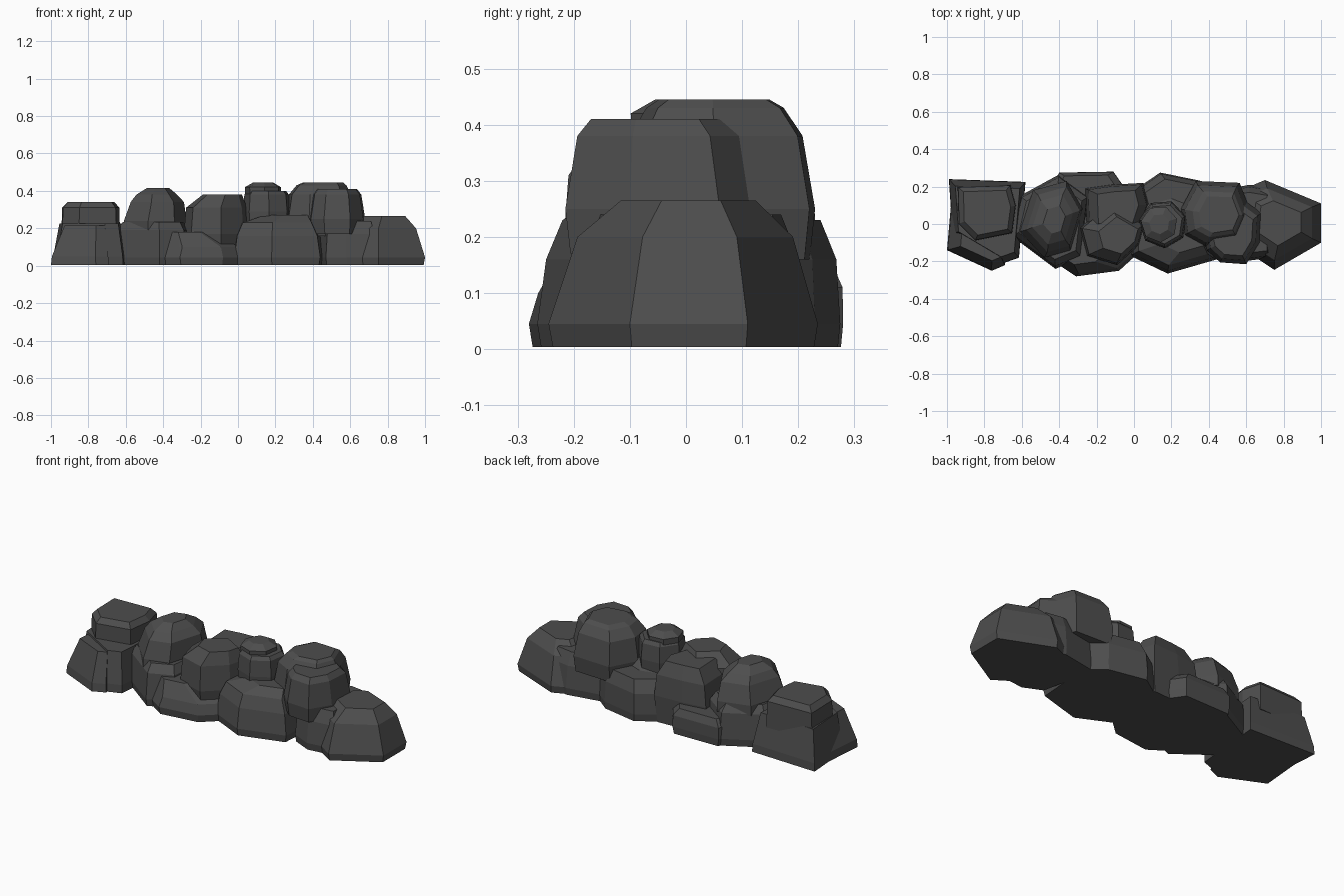
import bpy, bmesh, math

stone = bpy.data.materials.new("dark_grey_stone")
stone.diffuse_color = (0.075, 0.075, 0.075, 1)


def rock(name, outline, levels):
    """Faceted boulder: hull of one outline repeated at (z, scale, dx, dy)."""
    cx = sum(p[0] for p in outline) / len(outline)
    cy = sum(p[1] for p in outline) / len(outline)
    bm = bmesh.new()
    for lv in levels:
        z, s = lv[:2]
        dx, dy = lv[2:] if len(lv) > 2 else (0, 0)
        for x, y in outline:
            bm.verts.new((cx + (x - cx) * s + dx, cy + (y - cy) * s + dy, z))
    bmesh.ops.convex_hull(bm, input=bm.verts[:])
    loose = [v for v in bm.verts if not v.link_faces]
    bmesh.ops.delete(bm, geom=loose, context='VERTS')
    bmesh.ops.dissolve_limit(bm, angle_limit=math.radians(2),
                             verts=bm.verts[:], edges=bm.edges[:])
    bmesh.ops.recalc_face_normals(bm, faces=bm.faces[:])
    me = bpy.data.meshes.new(name)
    bm.to_mesh(me)
    bm.free()
    me.materials.append(stone)
    bpy.context.collection.objects.link(bpy.data.objects.new(name, me))


B = 0.004  # ground level of the base stones

# left end: low front stone, column and its cap
rock("left_front_stone",
     [(-1, -.14), (-.76, -.25), (-.69, -.22), (-.70, .05), (-.97, .2)],
     [(B, 1), (.05, .97), (.215, .7, .02, 0)])
rock("left_column",
     [(-.99, .24), (-.97, -.05), (-.70, -.21), (-.615, -.18), (-.58, .225)],
     [(B, 1), (.05, .99), (.225, .84)])
rock("left_cap",
     [(-.945, .2), (-.94, 0), (-.85, -.09), (-.65, -.05), (-.63, .1), (-.66, .21)],
     [(.16, 1), (.31, .97), (.34, .8)])

# tower left of the middle
rock("tower_base",
     [(-.66, -.06), (-.42, -.24), (-.28, -.18), (-.24, .15), (-.40, .265), (-.61, .15)],
     [(B, .97), (.045, 1), (.19, .94), (.235, .8)])
rock("tower_body",
     [(-.61, -.04), (-.48, -.18), (-.34, -.14), (-.275, .08), (-.36, .23), (-.54, .18)],
     [(.18, 1), (.24, 1), (.34, .85, .01, 0), (.38, .65, .005, 0), (.415, .36, .01, 0)])

# middle boulders and the low stones around them
rock("middle_boulder",
     [(-.29, -.02), (-.25, -.17), (-.09, -.22), (.03, -.11), (.06, 0), (-.13, .11)],
     [(.08, .88), (.17, 1), (.31, .93), (.38, .6, .03, 0)])
rock("middle_back_boulder",
     [(-.26, .19), (-.25, -.05), (.03, -.05), (.08, .1), (.05, .22), (-.12, .21)],
     [(B, .9), (.16, 1), (.28, .92), (.355, .65)])
rock("front_low_stone",
     [(-.43, -.2), (-.31, -.28), (-.08, -.25), (.03, -.15), (0, .1), (-.35, .1)],
     [(B, .96), (.045, 1), (.1, .9), (.18, .5, -.07, -.02)])
rock("back_low_stone",
     [(-.46, .15), (-.40, .275), (-.29, .26), (-.11, .28), (-.02, .15), (-.30, 0)],
     [(B, .96), (.045, 1), (.11, .99), (.15, .8)])

# stones right of the middle
rock("right_front_base",
     [(-.02, -.17), (.18, -.265), (.44, -.19), (.46, .08), (.2, .18), (-.03, .12)],
     [(B, .97), (.045, 1), (.16, .93), (.23, .8), (.27, .5, .05, 0)])
rock("right_back_base",
     [(0, .18), (.14, .275), (.36, .23), (.5, .12), (.4, 0), (.05, 0)],
     [(B, .97), (.045, 1), (.16, .95), (.23, .75)])
ring = [(.155 + .13 * math.cos(i * math.tau / 7 + .3),
         .13 * math.sin(i * math.tau / 7 + .3)) for i in range(7)]
rock("small_stack_stone", ring, [(.2, .95), (.29, 1), (.38, .94), (.4, .82)])
rock("small_stack_cap", ring,
     [(.37, .75, -.02, 0), (.42, .76, -.02, 0), (.445, .42, -.02, 0)])

# tall boulders on the right
rock("tall_back_boulder",
     [(.25, .08), (.33, .23), (.565, .22), (.63, .05), (.57, -.09), (.38, -.12), (.27, -.06)],
     [(.16, .95), (.25, 1), (.38, .88), (.43, .7, .01, 0), (.445, .56, .02, 0)])
rock("tall_front_boulder",
     [(.39, -.14), (.46, -.205), (.6, -.215), (.67, -.1), (.68, .06), (.57, .14), (.36, .02)],
     [(.17, .94), (.25, 1), (.38, .86), (.41, .7)])
rock("right_filler",
     [(.47, -.15), (.58, -.2), (.74, -.18), (.74, .19), (.62, .21), (.40, .17)],
     [(B, .97), (.045, 1), (.17, .94), (.24, .8)])

# right end stone
rock("right_end_stone",
     [(1, -.1), (1, .11), (.70, .235), (.57, .18), (.53, -.1), (.75, -.245)],
     [(B, .97), (.045, 1), (.2, .8), (.265, .5, .015, 0)])
